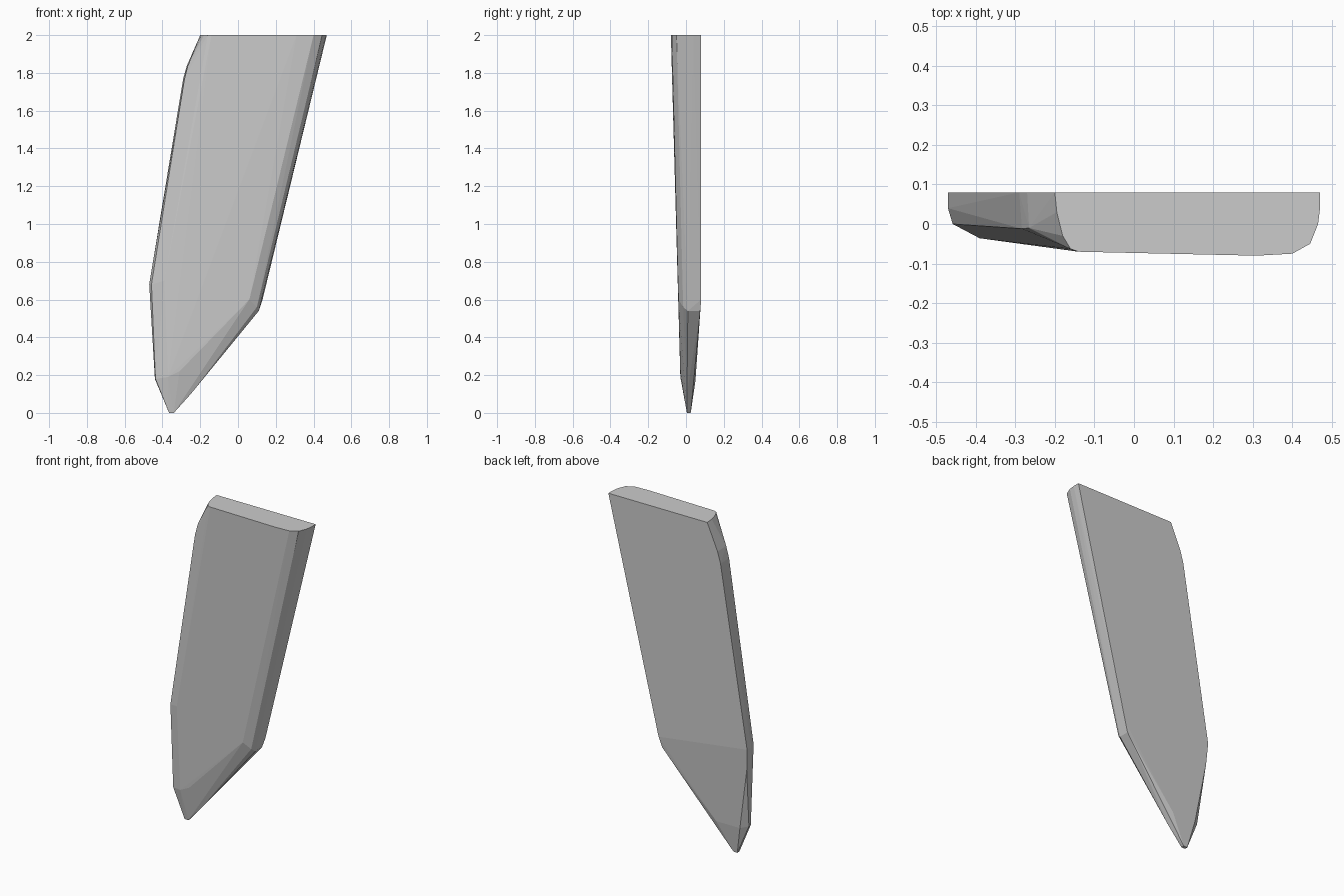
import bpy, bmesh

if "Cube" in bpy.data.objects:
    bpy.data.objects.remove(bpy.data.objects["Cube"])

# Cross-section rings of the slanted, pointed convex plank (x, y, z)
top = [(-.20, .08), (-.195, .03), (-.18, -.03), (-.16, -.063), (-.14, -.07),
       (.31, -.08), (.40, -.075), (.445, -.05), (.465, 0), (.47, .04), (.47, .08)]
points = [(x, y, 2.0) for x, y in top]

# Left edge: clipped upper corner, belly and lower taper
points += [(-.27, .08, 1.84), (-.265, -.01, 1.84), (-.29, .08, 1.77), (-.283, -.012, 1.77),
           (-.47, .08, .68), (-.47, .04, .68), (-.458, 0, .68), (-.39, -.036, .70),
           (-.462, .072, .55), (-.44, .02, .18), (-.437, -.003, .18)]

# Right edge: bevelled knee
points += [(.13, .08, .60), (.11, .075, .54), (.11, .01, .54),
           (.10, -.015, .56), (.06, -.04, .60)]

# Lower point, chiselled on front and back
points += [(-.37, -.03, .19), (-.31, -.03, .22), (-.40, .05, .17), (-.24, .05, .17),
           (-.25, .005, .10)]
points += [(x, y, 0.0) for x in (-.365, -.34) for y in (.005, .025)]

bm = bmesh.new()
for p in points:
    bm.verts.new(p)
hull = bmesh.ops.convex_hull(bm, input=bm.verts[:])
loose = {v for v in hull["geom_interior"] + hull["geom_unused"]
         if isinstance(v, bmesh.types.BMVert) and not v.link_faces}
bmesh.ops.delete(bm, geom=list(loose), context='VERTS')
bmesh.ops.dissolve_limit(bm, angle_limit=.015, verts=bm.verts[:], edges=bm.edges[:])
bmesh.ops.recalc_face_normals(bm, faces=bm.faces[:])

mesh = bpy.data.meshes.new("pointed_plank")
bm.to_mesh(mesh)
bm.free()
plank = bpy.data.objects.new("pointed_plank", mesh)
bpy.context.collection.objects.link(plank)
